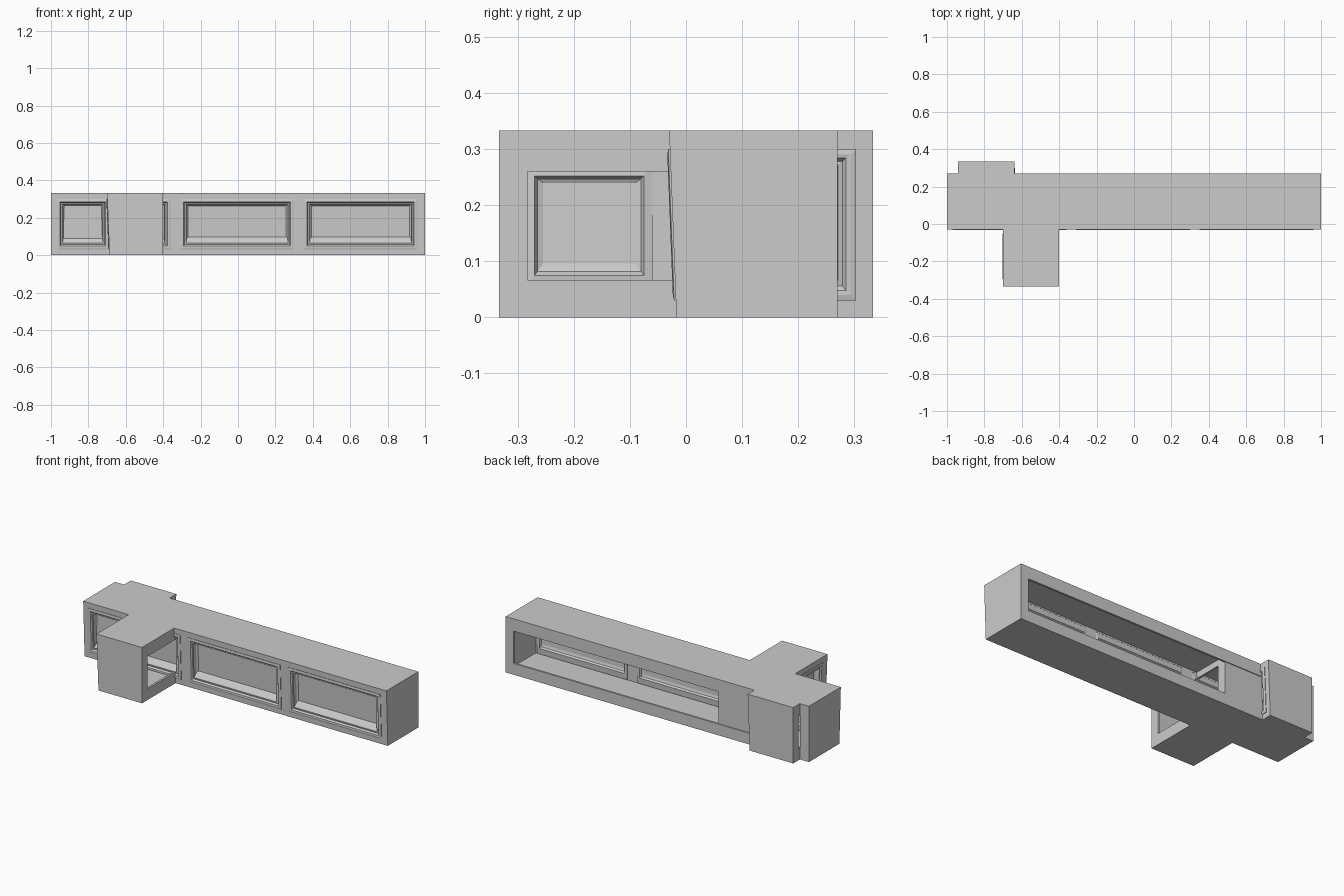
import bpy, bmesh
from math import pi
from mathutils import Matrix

if "Cube" in bpy.data.objects:
    bpy.data.objects.remove(bpy.data.objects["Cube"])

HEIGHT = 0.333
BACK = 0.27


def front_y(z):
    # front face leans outwards towards the top
    return -0.017 - 0.013 * z / HEIGHT


def make_object(name, bm):
    bmesh.ops.recalc_face_normals(bm, faces=bm.faces)
    mesh = bpy.data.meshes.new(name)
    bm.to_mesh(mesh)
    bm.free()
    ob = bpy.data.objects.new(name, mesh)
    bpy.context.collection.objects.link(ob)
    return ob


def loft(name, loops):
    # closed solid through a series of four-point loops
    bm = bmesh.new()
    rings = [[bm.verts.new(p) for p in loop] for loop in loops]
    for a, b in zip(rings, rings[1:]):
        for i in range(4):
            j = (i + 1) % 4
            bm.faces.new((a[i], a[j], b[j], b[i]))
    bm.faces.new(rings[0])
    bm.faces.new(rings[-1])
    return make_object(name, bm)


def box(name, x0, x1, y0, y1, z0, z1):
    return loft(name, [[(x, y0, z0), (x, y1, z0), (x, y1, z1), (x, y0, z1)]
                       for x in (x0, x1)])


def cut(ob, cutter):
    mod = ob.modifiers.new("cut", 'BOOLEAN')
    mod.operation = 'DIFFERENCE'
    mod.solver = 'EXACT'
    mod.object = cutter
    bpy.context.view_layer.objects.active = ob
    bpy.ops.object.modifier_apply(modifier=mod.name)
    bpy.data.objects.remove(cutter)


# moulding steps from front centre, round the rim, to back centre:
# side inset, bottom inset, top inset, depth behind the front face
STEPS = [
    (0.044, 0.068, 0.036, 0.030),
    (0.036, 0.060, 0.030, 0.022),
    (0.032, 0.036, 0.027, 0.002),
    (0.024, 0.026, 0.022, 0.004),
    (0.018, 0.018, 0.016, -0.004),
    (0.010, 0.010, 0.010, -0.005),
    (0.000, 0.000, 0.000, -0.003),
    (0.000, 0.000, 0.000, 0.008),
    (0.010, 0.010, 0.010, 0.012),
    (0.010, 0.010, 0.010, 0.062),
    (0.025, 0.045, 0.048, 0.066),
    (0.030, 0.052, 0.053, 0.056),
    (0.040, 0.066, 0.060, 0.052),
]


def panel(name, x0, x1, z0=0.03, z1=0.30):
    loops = []
    for side, low, high, depth in STEPS:
        a, b, c, d = x0 + side, x1 - side, z0 + low, z1 - high
        loops.append([(a, front_y(c) + depth, c), (b, front_y(c) + depth, c),
                      (b, front_y(d) + depth, d), (a, front_y(d) + depth, d)])
    return loft(name, loops)


def module(name, x0, x1, panels, matrix):
    # leaning block, open at the back, with panelled front wall
    body = loft(name + "_shell", [[(x, front_y(0), 0), (x, BACK, 0), (x, BACK, HEIGHT),
                                   (x, front_y(HEIGHT), HEIGHT)] for x in (x0, x1)])
    cut(body, box("cutter", x0 + 0.035, x1 - 0.035, 0.035, BACK - 0.012, 0.036, 0.297))
    cut(body, box("cutter", x0 + 0.058, x1 - 0.05, 0.15, BACK + 0.1, 0.067, 0.26))
    parts = [body]
    for i, (a, b) in enumerate(panels):
        cut(body, box("cutter", a + 0.012, b - 0.012, -0.1, 0.1, 0.042, 0.288))
        parts.append(panel(f"{name}_panel_{i + 1}", a, b))
    for ob in parts:
        ob.matrix_world = matrix


# long beam with panels along the front
module("main_beam", -1, 1,
       [(-0.97, -0.69), (-0.66, -0.36), (-0.31, 0.30), (0.35, 0.96)], Matrix())

# front branch: panels face left, open to the right
module("front_branch", -0.265, 0.333, [(-0.24, 0.03), (0.05, 0.295)],
       Matrix.Translation((-0.67, 0, 0)) @ Matrix.Rotation(-pi / 2, 4, 'Z'))

# back branch: panel faces right, mostly sunk into the beam
module("back_branch", 0.0, 0.333, [(0.023, 0.303)],
       Matrix.Translation((-0.67, 0, 0)) @ Matrix.Rotation(pi / 2, 4, 'Z'))
